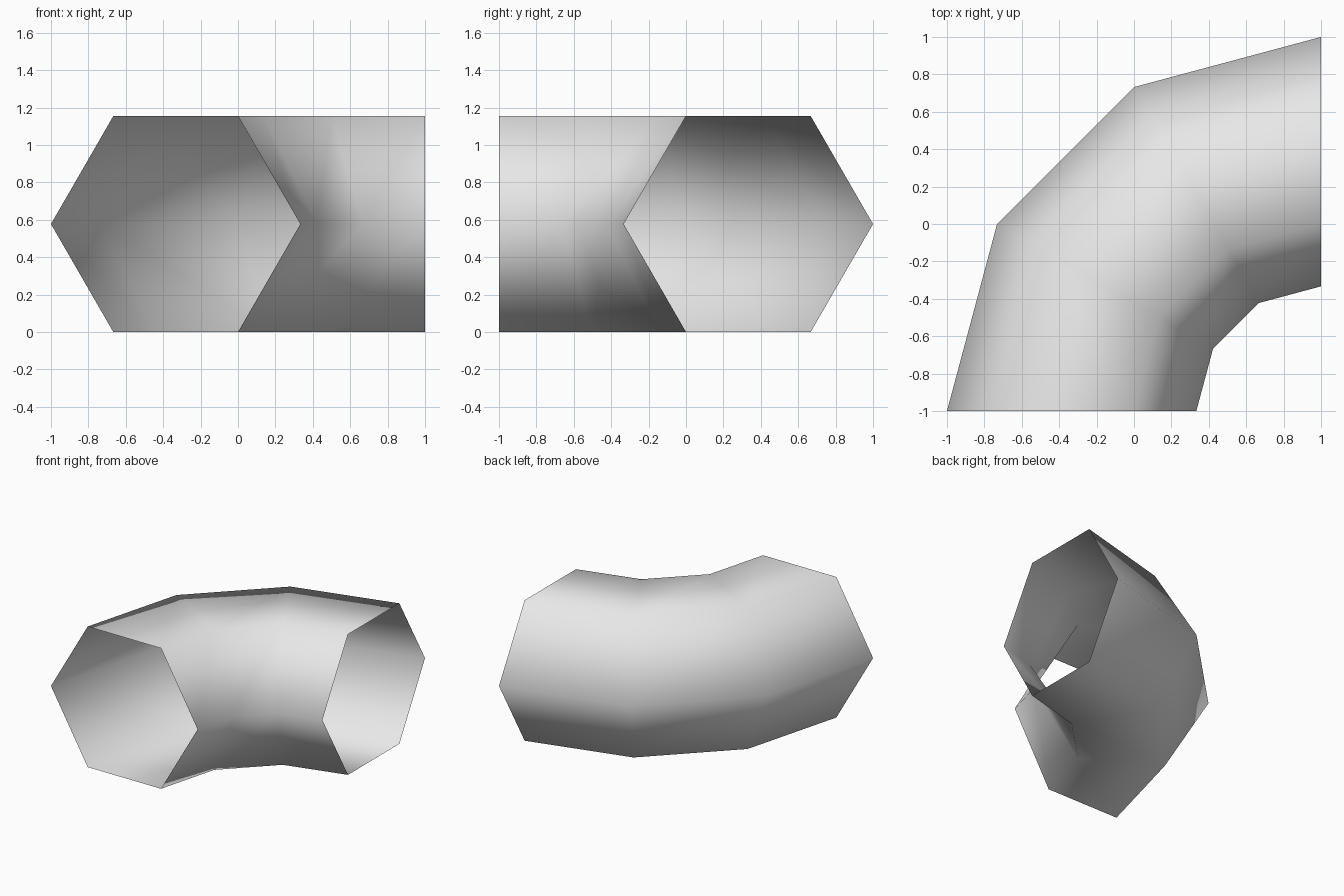
import bpy
import bmesh
from math import cos, sin, pi, sqrt

cube = bpy.data.objects.get("Cube")
if cube:
    bpy.data.objects.remove(cube, do_unlink=True)

SIDES, SEGMENTS = 6, 3
TUBE = 2 / 3              # hexagon corner radius
BEND = 2 * TUBE           # radius of the bend's centre line
PIVOT = (1, -1)           # centre of the bend
MID_Z = TUBE * sqrt(3) / 2


def make_material(name, rgb):
    mat = bpy.data.materials.new(name)
    mat.use_nodes = True
    color = (*rgb, 1)
    mat.diffuse_color = color
    mat.node_tree.nodes["Principled BSDF"].inputs["Base Color"].default_value = color
    return mat


def hexagon_ring(bm, turn):
    """One hexagonal cross-section, standing upright at an angle about the pivot."""
    ring = []
    for j in range(SIDES):
        a = 2 * pi * j / SIDES
        reach = BEND + TUBE * cos(a)
        ring.append(bm.verts.new((PIVOT[0] + reach * cos(turn),
                                  PIVOT[1] + reach * sin(turn),
                                  MID_Z + TUBE * sin(a))))
    return ring


# Open-ended quarter bend: hexagonal sections joined by quads
bm = bmesh.new()
rings = [hexagon_ring(bm, pi / 2 * (1 + i / SEGMENTS)) for i in range(SEGMENTS + 1)]
for near, far in zip(rings, rings[1:]):
    for j in range(SIDES):
        k = (j + 1) % SIDES
        face = bm.faces.new((near[j], far[j], far[k], near[k]))
        face.smooth = True

mesh = bpy.data.meshes.new("pipe_elbow")
bm.to_mesh(mesh)
bm.free()
mesh.materials.append(make_material("light grey", (0.8, 0.8, 0.8)))
elbow = bpy.data.objects.new("pipe_elbow", mesh)
bpy.context.collection.objects.link(elbow)
